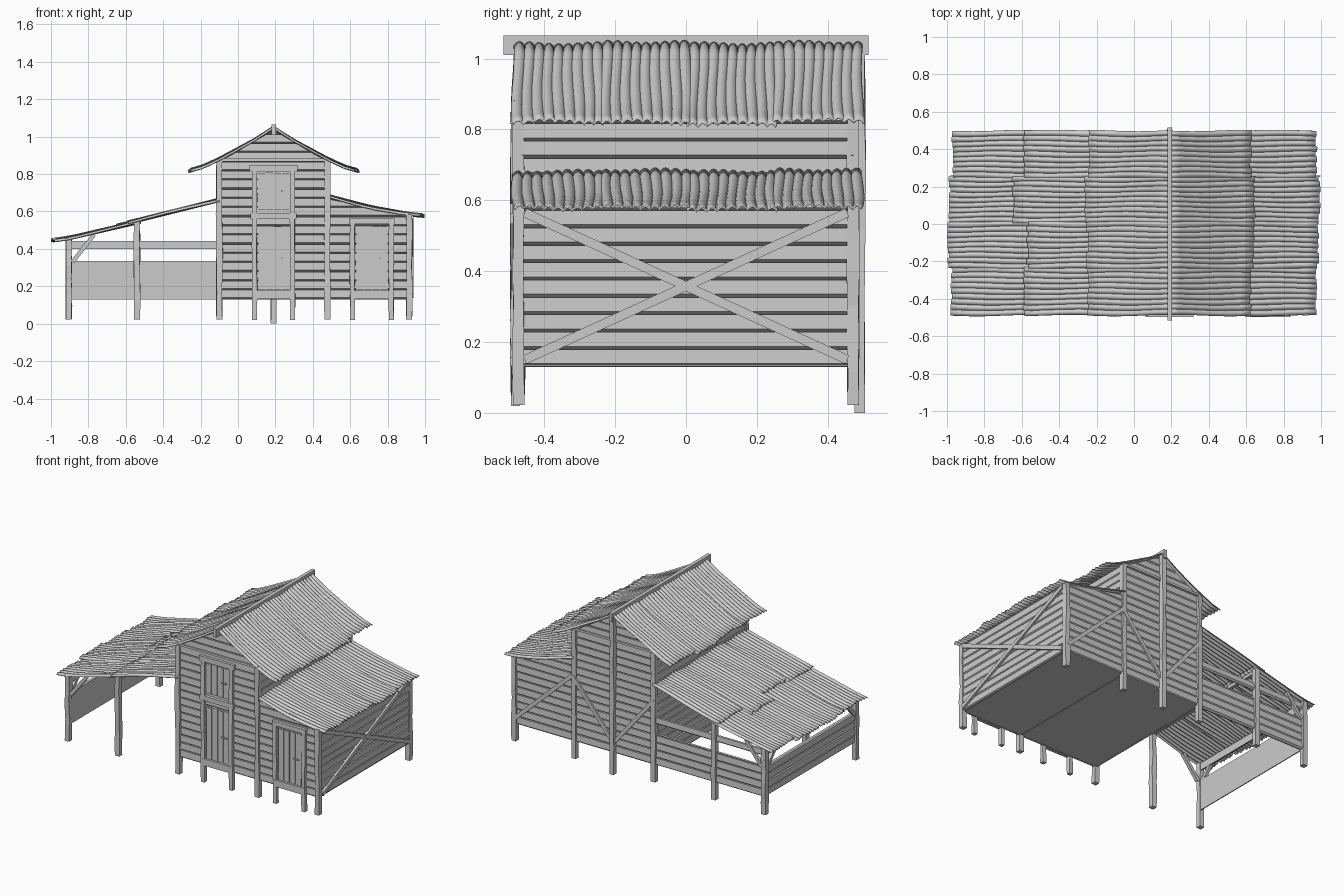
import bpy, bmesh, math, random
from mathutils import Vector

random.seed(4)
cube = bpy.data.objects.get("Cube")
if cube:
    bpy.data.objects.remove(cube, do_unlink=True)

wood = bpy.data.materials.new("weathered_grey")
wood.use_nodes = True
GREY = (0.6, 0.6, 0.6, 1)
wood.diffuse_color = GREY
wood.node_tree.nodes["Principled BSDF"].inputs["Base Color"].default_value = GREY


def finish(name, bm, smooth=False):
    bmesh.ops.recalc_face_normals(bm, faces=bm.faces)
    mesh = bpy.data.meshes.new(name)
    bm.to_mesh(mesh)
    bm.free()
    mesh.materials.append(wood)
    ob = bpy.data.objects.new(name, mesh)
    bpy.context.collection.objects.link(ob)
    if smooth:
        bpy.ops.object.select_all(action='DESELECT')
        ob.select_set(True)
        bpy.context.view_layer.objects.active = ob
        bpy.ops.object.shade_smooth_by_angle(angle=math.radians(40))
    return ob


def loft(bm, rings):
    """Closed prism through rings of equal point count."""
    rings = [[bm.verts.new(p) for p in r] for r in rings]
    n = len(rings[0])
    for a, b in zip(rings, rings[1:]):
        for i in range(n):
            bm.faces.new((a[i], a[(i + 1) % n], b[(i + 1) % n], b[i]))
    bm.faces.new(rings[0])
    bm.faces.new(rings[-1])


def beam(name, p, q, thick, width, rough=0.0, segs=1):
    """Timber from p to q; width lies in the vertical plane of the beam."""
    p, q = Vector(p), Vector(q)
    rot = (q - p).to_track_quat('Z', 'Y')
    bm = bmesh.new()
    rings = []
    for k in range(segs + 1):
        r = rough if 0 < k < segs else 0
        rings.append([p.lerp(q, k / segs) + rot @ Vector((
            sx * thick / 2 + random.uniform(-r, r),
            sy * width / 2 + random.uniform(-r, r), 0))
            for sx, sy in ((-1, -1), (1, -1), (1, 1), (-1, 1))])
    loft(bm, rings)
    return finish(name, bm)


def post(name, x, y, z0, z1, w=0.032):
    beam(name, (x, y, z0), (x, y, z1), w, w, 0.003, 6)


def siding(name, a, b, z0, z1, cuts=(), step=0.049):
    """Lapped boards from a to b, outward side to the right of the direction."""
    a, b = Vector((*a, 0)), Vector((*b, 0))
    d = (b - a).normalized()
    out = Vector((d.y, -d.x, 0))
    bm = bmesh.new()
    z = z0
    while z < z1 - 0.005:
        top = min(z + step, z1)
        j = random.uniform(-0.002, 0.002)
        prof = ((-0.012, z), (-0.006, z), (0.006 + j, z + 0.009),
                (0.004 + j, top), (-0.012, top))
        loft(bm, [[e + out * o + Vector((0, 0, h)) for o, h in prof] for e in (a, b)])
        z = top
    for co, no in cuts:
        bmesh.ops.bisect_plane(bm, geom=bm.verts[:] + bm.edges[:] + bm.faces[:],
                               plane_co=co, plane_no=no, clear_outer=True)
    return finish(name, bm)


def height(profile, x):
    """Piecewise linear roof height, continued past the ends."""
    for (x0, h0), (x1, h1) in zip(profile, profile[1:]):
        if abs(x - profile[0][0]) <= abs(x1 - profile[0][0]):
            break
    return h0 + (h1 - h0) * (x - x0) / (x1 - x0)


STRIPS = (-0.485, -0.235, 0.01, 0.25, 0.495)


def roof(name, profile, start, ends, lift=0.0, waves=9, segs=6, rows=8):
    """Four strips of rounded corrugation running down the slope."""
    bm = bmesh.new()
    for s, end in enumerate(ends):
        y0, y1 = STRIPS[s] - 0.003, STRIPS[s + 1] + 0.003
        phase, up = random.uniform(0, 6), lift + 0.004 * (s % 2)
        grid = []
        for i in range(waves * segs + 1):
            hump = abs(math.sin(math.pi * i / segs)) * 0.010
            if i % segs == 0:
                jag = random.uniform(-0.006, 0.006)
            line = []
            for r in range(rows + 1):
                t = r / rows
                x = start + (end + jag - start) * t
                y = y0 + (y1 - y0) * i / (waves * segs)
                y += 0.004 * math.sin(5 * t + phase + i * 0.07)
                sag = 0.003 * math.sin(4 * t + i * 0.13 + phase)
                line.append(bm.verts.new((x, y, height(profile, x) + hump + up + sag)))
            grid.append(line)
        for c0, c1 in zip(grid, grid[1:]):
            for r in range(rows):
                bm.faces.new((c0[r], c0[r + 1], c1[r + 1], c1[r]))
    ob = finish(name, bm, True)
    mod = ob.modifiers.new("thickness", 'SOLIDIFY')
    mod.thickness = 0.005
    mod.offset = 0


# Roofs
RIDGE = 0.19
half = ((0, 1.04), (0.1, 0.975), (0.3, 0.868), (0.38, 0.832), (0.45, 0.812))
for side, sx, ends in (("left", -1, (-0.245, -0.25, -0.262, -0.242)),
                       ("right", 1, (0.625, 0.64, 0.645, 0.625))):
    roof(f"main_roof_{side}", [(RIDGE + sx * u, h) for u, h in half], RIDGE, ends)
beam("ridge_cap", (RIDGE, -0.515, 1.037), (RIDGE, 0.515, 1.037), 0.024, 0.055)
shed = ((-0.1, 0.645), (-0.54, 0.535), (-0.9, 0.452), (-1.0, 0.438))
roof("shed_roof_lower", shed, -0.52, (-0.975, -0.995, -0.985, -0.97))
roof("shed_roof_upper", shed, -0.1, (-0.59, -0.57, -0.645, -0.59), 0.010)
lean = ((0.48, 0.675), (0.7, 0.617), (0.9, 0.580), (1.0, 0.570))
roof("side_room_roof", lean, 0.48, (0.975, 0.985, 0.992, 0.975))

# Walls
L, R, E, Y = -0.105, 0.485, 0.92, 0.472
gable = [((RIDGE, 0, 1.035), (s * 0.5, 0, 0.85)) for s in (-1, 1)]
slope = [((0.49, 0, 0.665), (0.2, 0, 1))]
siding("tower_front", (L, -Y), (R, -Y), 0.13, 1.04, gable)
siding("tower_back", (R, Y), (L, Y), 0.13, 1.04, gable)
siding("tower_right", (R, -Y), (R, Y), 0.13, 0.865)
siding("tower_left", (L, Y), (L, -Y), 0.13, 0.865)
siding("side_room_front", (R, -Y), (E, -Y), 0.13, 0.67, slope)
siding("side_room_back", (E, Y), (R, Y), 0.13, 0.67, slope)
siding("side_room_end", (E, -Y), (E, Y), 0.13, 0.578)
beam("floor", (L, 0, 0.137), (E, 0, 0.137), 2 * Y, 0.012)

# Shed fence boards on the back and the left end
X = -0.905
for name, a, b in (("back", (L, Y), (X, Y)), ("end", (X, Y), (X, -Y))):
    siding(f"shed_fence_{name}", a, b, 0.13, 0.335)
    siding(f"shed_rail_{name}", a, b, 0.40, 0.443)

# Corner posts and shed posts
for side, y in (("front", -Y), ("back", Y)):
    for name, x, top in (("tower_left", L + 0.005, 0.87), ("tower_right", R - 0.007, 0.87),
                         ("side_room", 0.915, 0.585), ("shed_outer", X, 0.455),
                         ("shed_inner", -0.54, 0.54)):
        post(f"{name}_post_{side}", x, y, 0.022, top)
    s = -1 if y < 0 else 1
    beam(f"shed_brace_{side}", (X + 0.02, y, 0.33), (-0.77, y, 0.475), 0.02, 0.022)
    beam(f"shed_end_brace_{side}", (X, y - s * 0.015, 0.32), (X, y - s * 0.12, 0.44), 0.02, 0.022)
    beam(f"gable_tie_{side}", (L, y + s * 0.008, 0.875), (R, y + s * 0.008, 0.875), 0.012, 0.014)
post("back_centre_post", RIDGE, 0.49, 0.0, 1.04, 0.03)
for name, x, z in (("outer", X, 0.44), ("inner", -0.54, 0.525)):
    beam(f"shed_beam_{name}", (x, -Y, z), (x, Y, z), 0.02, 0.02)

# Cross braces on the right end and diagonals on the back
for i, s in enumerate((-1, 1)):
    beam(f"end_cross_brace_{i}", (E + 0.011, -0.455 * s, 0.15), (E + 0.011, 0.455 * s, 0.565),
         0.012 + 0.004 * i, 0.026)
for i, (x0, h0, x1, h1) in enumerate(((R, 0.57, 0.91, 0.17), (R, 0.56, RIDGE, 0.2),
                                      (L, 0.56, RIDGE, 0.2))):
    beam(f"back_diagonal_{i}", (x0, Y + 0.011, h0), (x1, Y + 0.011, h1), 0.012, 0.024)

# Doors: plank leaves, jambs, lintels, handles
F = -Y - 0.006


def door(name, x0, x1, z0, z1, planks=4):
    w = (x1 - x0) / planks
    for i in range(planks):
        x, dz = x0 + w * (i + 0.5), random.uniform(-0.004, 0.004)
        beam(f"{name}_plank_{i}", (x, F - 0.005, z0), (x, F - 0.005, z1 + dz), w - 0.006, 0.008)
    beam(f"{name}_backing", (x0, F, (z0 + z1) / 2), (x1, F, (z0 + z1) / 2), 0.006, z1 - z0)
    hx, hz = x1 - 0.035, z0 + (z1 - z0) * 0.5
    beam(f"{name}_handle", (hx - 0.02, F - 0.013, hz), (hx + 0.02, F - 0.013, hz), 0.008, 0.008)


def frame(name, x0, x1, top, rails):
    for side, x in (("left", x1), ("right", x0)):
        post(f"{name}_jamb_{side}", x, F - 0.003, 0.02, top, 0.026)
    for i, (z, h, over) in enumerate(rails):
        beam(f"{name}_rail_{i}", (x0 - over, F - 0.008, z), (x1 + over, F - 0.008, z), 0.02, h)


frame("tower_door", 0.088, 0.292, 0.83, ((0.155, 0.045, 0.01), (0.575, 0.032, 0.02), (0.832, 0.034, 0.026)))
door("tower_lower_door", 0.108, 0.278, 0.18, 0.52)
door("tower_loft_door", 0.105, 0.277, 0.61, 0.805)
frame("side_door", 0.612, 0.82, 0.55, ((0.155, 0.045, 0.01), (0.548, 0.03, 0.018)))
door("side_door_leaf", 0.632, 0.802, 0.18, 0.52)
